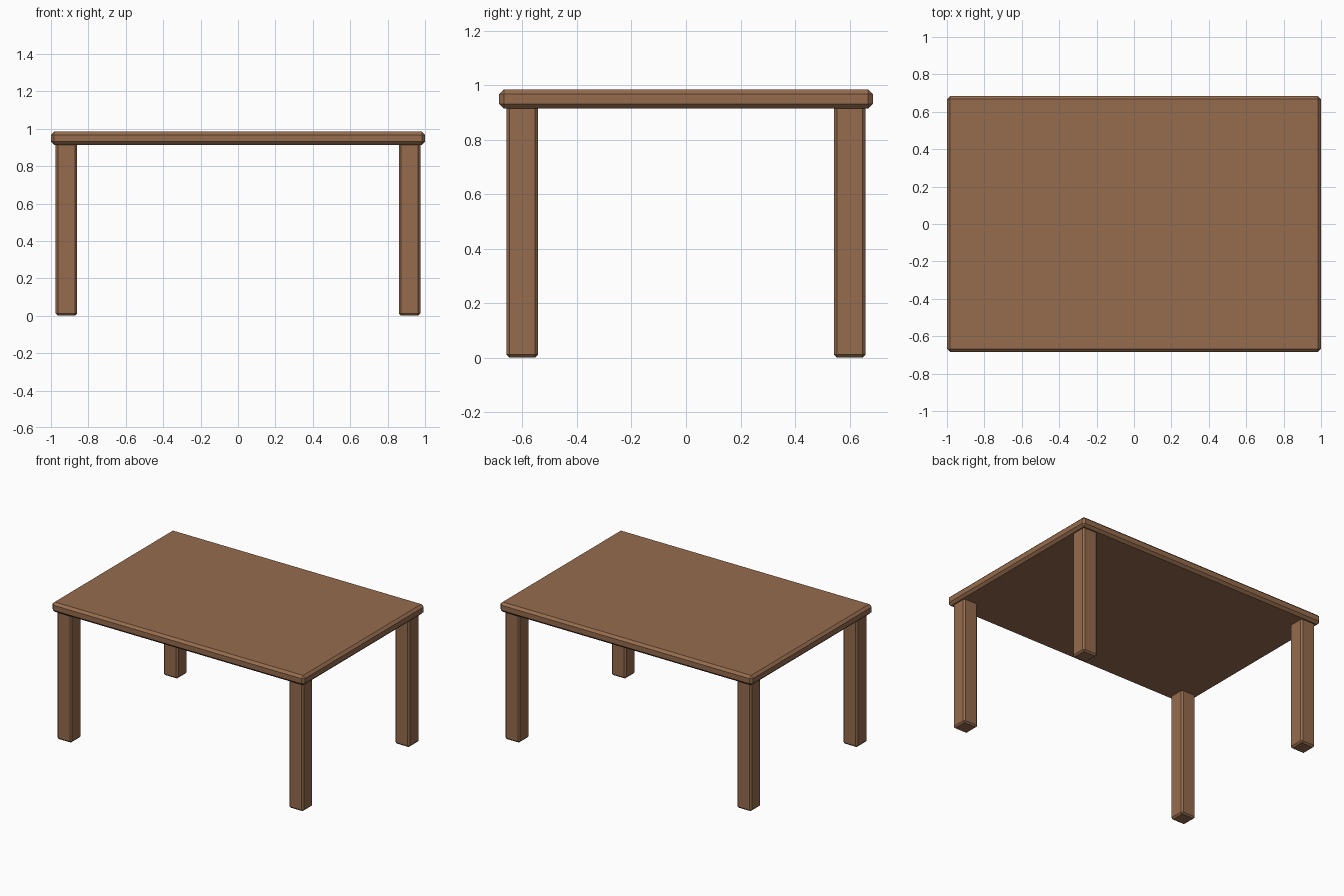
import bpy

if "Cube" in bpy.data.objects:
    bpy.data.objects.remove(bpy.data.objects["Cube"])

# One brown wood colour for the whole table
wood = bpy.data.materials.new("brown wood")
wood.diffuse_color = (0.30, 0.15, 0.075, 1.0)
wood.use_nodes = True
wood.node_tree.nodes["Principled BSDF"].inputs["Base Color"].default_value = wood.diffuse_color


def chamfered_box(name, center, size, chamfer):
    """Box with every edge cut by a single flat chamfer."""
    bpy.ops.mesh.primitive_cube_add(size=1, location=center)
    obj = bpy.context.object
    obj.name = name
    obj.scale = size
    bpy.ops.object.transform_apply(location=False, rotation=False, scale=True)
    bevel = obj.modifiers.new("chamfer", 'BEVEL')
    bevel.width = chamfer
    bevel.segments = 1
    obj.data.materials.append(wood)
    return obj


# Table top
TOP_Z, UNDER_Z = 0.984, 0.914
chamfered_box("table_top", (0, 0, (TOP_Z + UNDER_Z) / 2),
              (2.0, 1.37, TOP_Z - UNDER_Z), 0.017)

# Four legs, their tops set slightly into the table top
LEG_W, LEG_H = 0.115, UNDER_Z + 0.012
for side, sx in (("left", -1), ("right", 1)):
    for end, sy in (("front", -1), ("back", 1)):
        chamfered_box(f"{end}_{side}_leg", (sx * 0.917, sy * 0.6, LEG_H / 2),
                      (LEG_W, LEG_W, LEG_H), 0.011)
